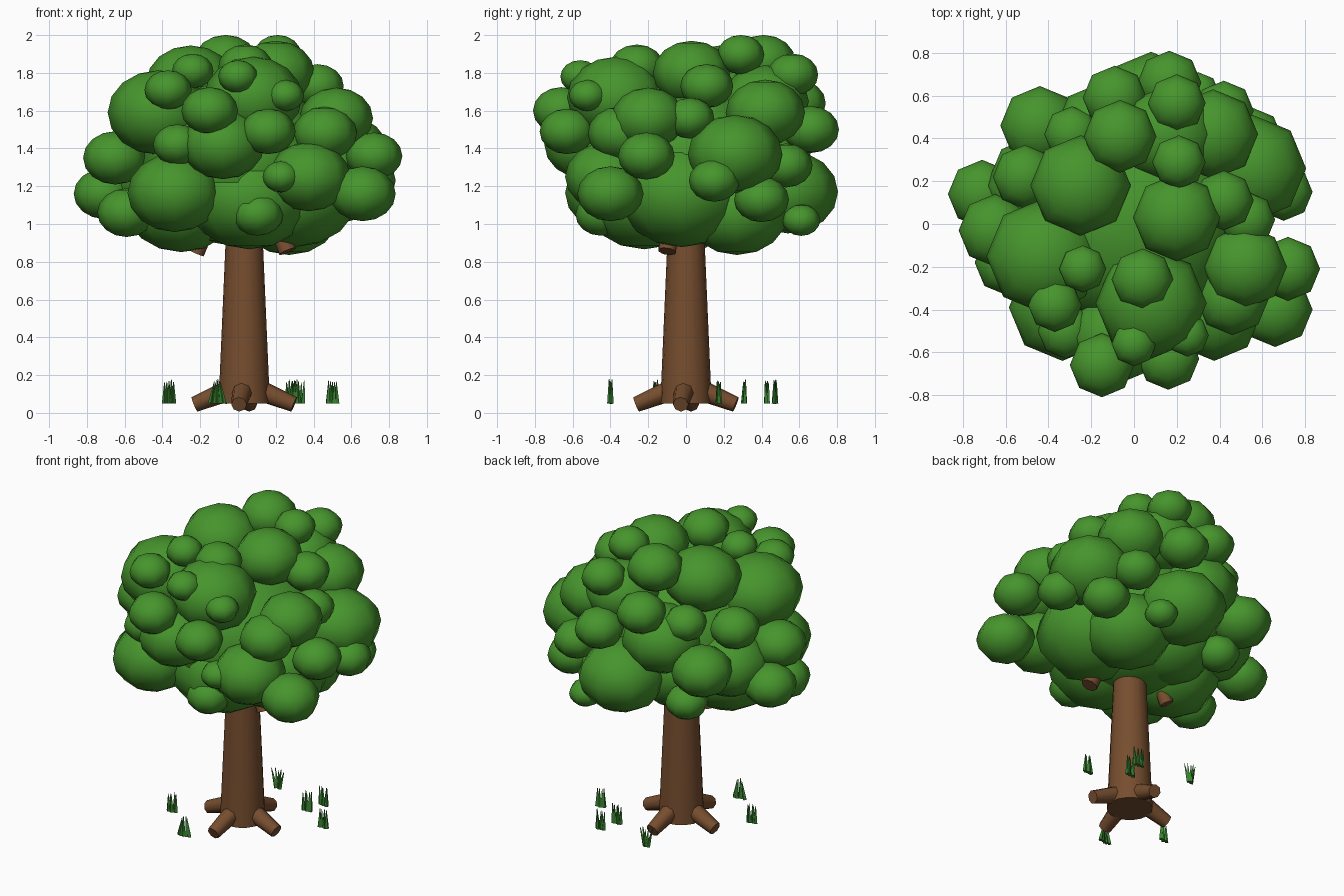
import bpy, bmesh, math, random
from mathutils import Vector, Matrix

random.seed(4)


def material(name, rgb):
    m = bpy.data.materials.new(name)
    m.diffuse_color = (*rgb, 1)
    return m


LEAF = material("leaf green", (0.062, 0.30, 0.026))
BARK = material("bark brown", (0.182, 0.075, 0.028))
GRASS = material("grass green", (0.037, 0.215, 0.027))


def finish(bm, name, mat, angle):
    me = bpy.data.meshes.new(name)
    bm.to_mesh(me)
    bm.free()
    me.materials.append(mat)
    ob = bpy.data.objects.new(name, me)
    bpy.context.collection.objects.link(ob)
    bpy.ops.object.select_all(action='DESELECT')
    ob.select_set(True)
    bpy.context.view_layer.objects.active = ob
    bpy.ops.object.shade_smooth_by_angle(angle=math.radians(angle))
    return ob


def taper(bm, a, b, r1, r2, sides):
    """Tapered cylinder from point a to point b."""
    a, b = Vector(a), Vector(b)
    d = b - a
    rot = d.to_track_quat('Z', 'Y').to_matrix().to_4x4()
    bmesh.ops.create_cone(bm, cap_ends=True, segments=sides, radius1=r1, radius2=r2,
                          depth=d.length, matrix=Matrix.Translation((a + b) / 2) @ rot)


def foliage(name, balls):
    """Clump of squashed low-poly balls: x, y, z, radius."""
    bm = bmesh.new()
    for x, y, z, r in balls:
        bmesh.ops.create_uvsphere(bm, u_segments=8, v_segments=8, radius=r,
                                  matrix=Matrix.Translation((x, y, z)) @ Matrix.Diagonal((1, 1, 0.83, 1)))
    finish(bm, name, LEAF, 80)


# Canopy
foliage("canopy_core", [
    (0.0, 0.0, 1.32, 0.53), (-0.3, -0.02, 1.10, 0.30), (0.3, -0.02, 1.16, 0.34),
    (0.27, 0.27, 1.06, 0.27), (-0.1, 0.2, 1.15, 0.30), (0.06, -0.22, 1.14, 0.33),
])
foliage("canopy_front", [
    (-0.335, -0.39, 1.165, 0.25), (-0.08, -0.53, 1.42, 0.22), (0.08, -0.37, 1.67, 0.26),
    (-0.15, -0.66, 1.60, 0.15), (0.16, -0.63, 1.49, 0.145), (0.375, -0.42, 1.25, 0.22),
    (0.105, -0.45, 1.05, 0.135), (0.46, -0.35, 1.48, 0.17), (0.23, -0.54, 1.25, 0.10),
    (0.25, -0.52, 1.68, 0.10), (0.0, -0.56, 1.78, 0.105), (-0.32, -0.50, 1.42, 0.13),
    (-0.37, -0.38, 1.71, 0.125),
])
foliage("canopy_right", [
    (0.66, -0.40, 1.16, 0.175), (0.72, -0.21, 1.36, 0.15), (0.52, -0.20, 1.56, 0.195),
    (0.555, 0.26, 1.37, 0.25), (0.70, 0.15, 1.23, 0.135), (0.55, 0.40, 1.13, 0.145),
    (0.42, 0.53, 1.31, 0.14), (0.42, 0.11, 1.73, 0.14), (0.53, 0.02, 1.56, 0.13),
    (0.37, 0.42, 1.59, 0.21),
])
foliage("canopy_back", [
    (0.08, 0.54, 1.17, 0.265), (0.165, 0.66, 1.50, 0.15), (-0.09, 0.59, 1.64, 0.15),
    (0.20, 0.565, 1.79, 0.135), (-0.29, 0.42, 1.56, 0.13), (-0.44, 0.46, 1.30, 0.185),
    (-0.30, 0.42, 1.05, 0.13), (0.30, 0.61, 1.02, 0.10), (0.16, 0.42, 1.65, 0.23),
    (-0.13, 0.42, 1.42, 0.25),
])
foliage("canopy_left", [
    (-0.42, -0.15, 1.59, 0.27), (-0.65, -0.03, 1.35, 0.17), (-0.71, 0.14, 1.16, 0.16),
    (-0.59, -0.18, 1.06, 0.155), (-0.51, 0.22, 1.51, 0.15), (-0.45, 0.18, 1.25, 0.24),
])
foliage("canopy_top", [
    (-0.25, 0.18, 1.75, 0.235), (0.20, 0.03, 1.80, 0.205), (-0.065, 0.41, 1.86, 0.17),
    (0.21, 0.29, 1.897, 0.125), (0.04, -0.26, 1.83, 0.145), (-0.24, -0.21, 1.81, 0.11),
])

# Trunk
bm = bmesh.new()
taper(bm, (0.033, 0, 0.05), (0.033, 0, 1.2), 0.136, 0.086, 16)
finish(bm, "trunk", BARK, 40)

# Roots: four tapered logs sloping down from the trunk
bm = bmesh.new()
for k in range(4):
    a = math.radians(90 * k - 6)
    d = Vector((math.cos(a), math.sin(a), 0))
    c = Vector((0.033, 0, 0))
    taper(bm, c + d * 0.03 + Vector((0, 0, 0.14)), c + d * 0.265 + Vector((0, 0, 0.045)), 0.06, 0.041, 8)
finish(bm, "roots", BARK, 50)

# Branch stubs peeking out below the canopy
bm = bmesh.new()
taper(bm, (0.262, -0.10, 0.855), (0.14, -0.05, 1.15), 0.05, 0.04, 8)
taper(bm, (-0.22, 0.04, 0.845), (-0.09, 0.02, 1.15), 0.042, 0.04, 8)
finish(bm, "branches", BARK, 50)

# Grass tufts: fans of thin blades; lean > 0 spreads the tips, < 0 gathers them
for i, (x, y, lean) in enumerate([(-0.365, -0.16, 0), (-0.11, -0.40, -0.6), (-0.04, 0.47, 0.9),
                                  (0.285, 0.305, 0.1), (0.32, 0.43, 0.2), (0.50, 0.17, -0.1)]):
    bm = bmesh.new()
    spread = 0.024 if lean <= 0.5 else 0.012
    if lean < -0.5:
        spread = 0.036
    for k in range(5):
        t = (k - 2) / 2
        dy = random.uniform(-0.006, 0.006)
        base = Vector((x + t * spread, y + dy, 0.05))
        tip = base + Vector((t * lean * 0.035, dy, random.uniform(0.11, 0.13)))
        taper(bm, base, tip, 0.014, 0.002, 4)
    finish(bm, f"grass_tuft_{i + 1}", GRASS, 30)
